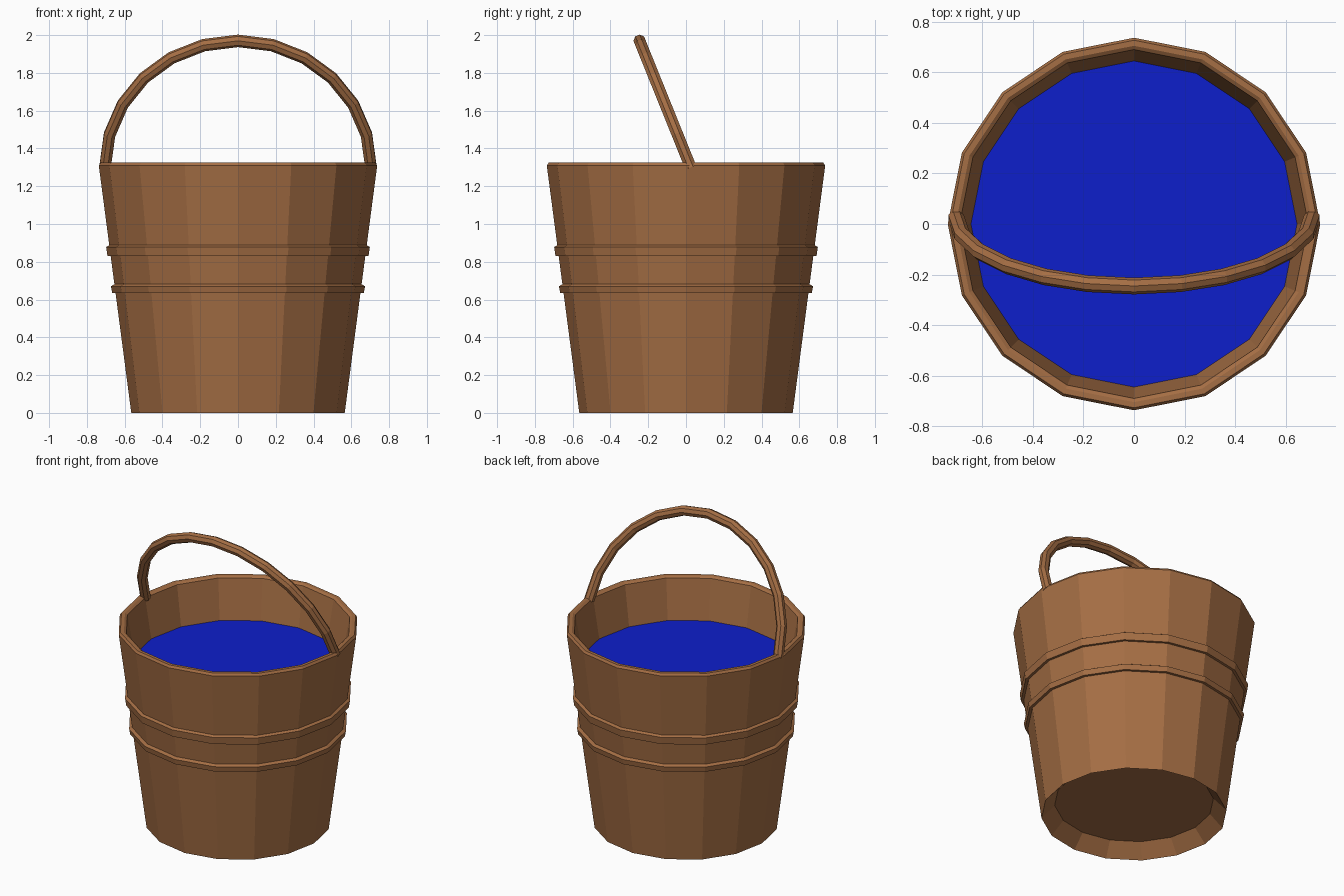
import bpy, bmesh
from math import sin, cos, pi, radians
from mathutils import Matrix, Vector

if "Cube" in bpy.data.objects:
    bpy.data.objects.remove(bpy.data.objects["Cube"])

SIDES = 16


def material(name, color):
    m = bpy.data.materials.new(name)
    m.diffuse_color = (*color, 1)
    m.use_nodes = True
    m.node_tree.nodes["Principled BSDF"].inputs["Base Color"].default_value = m.diffuse_color
    return m


WOOD = material("wood", (0.376, 0.156, 0.058))
WATER = material("water", (0.004, 0.013, 0.6))


def finish(name, bm, mat):
    bmesh.ops.recalc_face_normals(bm, faces=bm.faces)
    me = bpy.data.meshes.new(name)
    bm.to_mesh(me)
    bm.free()
    me.materials.append(mat)
    ob = bpy.data.objects.new(name, me)
    bpy.context.collection.objects.link(ob)
    return ob


def skin(rings, bm, loop=False):
    """Join successive closed rings of points with quads; cap the ends unless looped."""
    vs = [[bm.verts.new(p) for p in r] for r in rings]
    n = len(vs[0])
    pairs = list(zip(vs, vs[1:])) + ([(vs[-1], vs[0])] if loop else [])
    for a, b in pairs:
        for i in range(n):
            j = (i + 1) % n
            bm.faces.new((a[i], a[j], b[j], b[i]))
    if not loop:
        bm.faces.new(vs[0])
        bm.faces.new(vs[-1])


def lathe(name, profile, mat, loop=False):
    rings = [[(r * cos(2 * pi * k / SIDES), r * sin(2 * pi * k / SIDES), z)
              for k in range(SIDES)] for r, z in profile]
    bm = bmesh.new()
    skin(rings, bm, loop)
    return finish(name, bm, mat)


# Bucket: recessed underside, tapered wall, bevelled rim, inner wall and floor
lathe("bucket", [(0.485, 0.086), (0.565, 0.0), (0.737, 1.31), (0.727, 1.325),
                 (0.705, 1.325), (0.69, 1.315), (0.645, 1.05), (0.525, 0.14)], WOOD)

# Two raised hoops around the wall
for name, z0, z1, r in (("upper_hoop", 0.83, 0.89, 0.691),
                        ("lower_hoop", 0.635, 0.682, 0.666)):
    lathe(name, [(r - 0.04, z0), (r, z0), (r + 0.007, z1 - 0.012),
                 (r - 0.013, z1), (r - 0.04, z1)], WOOD, loop=True)

# Water surface
bm = bmesh.new()
bmesh.ops.create_circle(bm, cap_ends=True, segments=SIDES, radius=0.648,
                        matrix=Matrix.Translation((0, 0, 1.05)))
finish("water", bm, WATER)

# Handle: octagonal bar swept along a half ring, tilted to the front
STEPS, BAR = 12, 0.033
rings = []
for i in range(STEPS + 1):
    a = pi * i / STEPS
    centre = Vector((0.704 * cos(a), 0, 0.722 * sin(a)))
    out = Vector((cos(a), 0, sin(a)))
    rings.append([centre + out * BAR * cos(t) + Vector((0, BAR * sin(t), 0))
                  for t in (pi / 8 + k * pi / 4 for k in range(8))])
bm = bmesh.new()
skin(rings, bm)
bm.transform(Matrix.Translation((0, 0.025, 1.30)) @ Matrix.Rotation(radians(22), 4, 'X'))
finish("handle", bm, WOOD)
